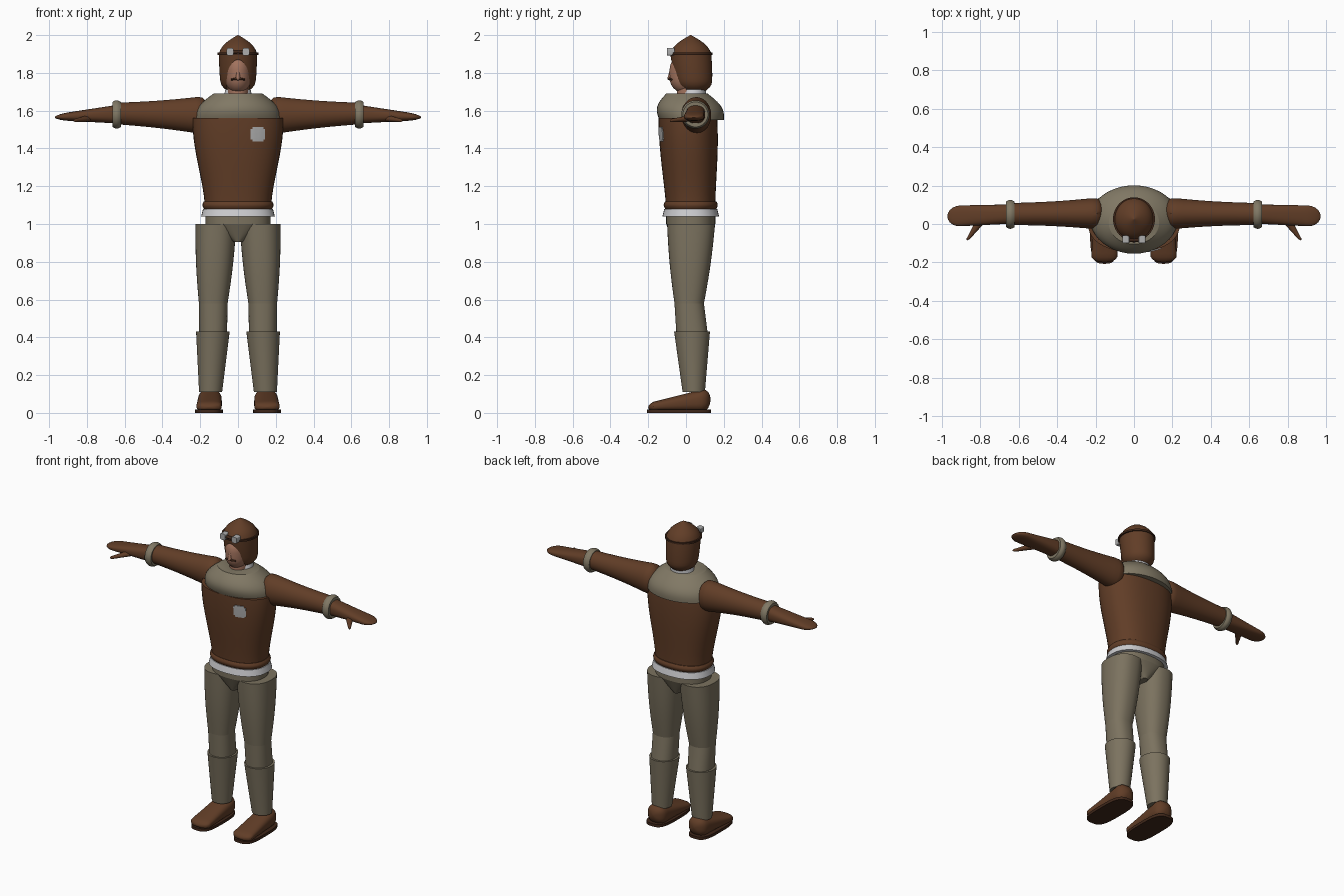
import bpy, bmesh, math

cube = bpy.data.objects.get("Cube")
if cube:
    bpy.data.objects.remove(cube, do_unlink=True)


def material(name, *rgb):
    mat = bpy.data.materials.new(name)
    mat.diffuse_color = (*rgb, 1)
    mat.use_nodes = True
    mat.node_tree.nodes["Principled BSDF"].inputs["Base Color"].default_value = (*rgb, 1)
    return mat


LEATHER = material("brown leather", .12, .047, .02)
DARK = material("dark brown", .05, .02, .01)
OLIVE = material("olive cloth", .2, .17, .115)
FLEECE = material("olive fleece", .22, .19, .13)
WHITE = material("off white", .6, .6, .62)
METAL = material("light grey", .42, .42, .42)
SKIN = material("skin", .36, .17, .11)
parts = []


def finish(bm, name, mat):
    bmesh.ops.recalc_face_normals(bm, faces=bm.faces)
    mesh = bpy.data.meshes.new(name)
    bm.to_mesh(mesh)
    bm.free()
    mesh.materials.append(mat)
    part = bpy.data.objects.new(name, mesh)
    bpy.context.collection.objects.link(part)
    parts.append(part)
    return part


def mix(start, end, t):
    return start + (end - start) * t


def cap(distance, length):
    """Radius factor that rounds off an end over the given length."""
    if distance >= length:
        return 1
    return max(.05, math.sqrt(1 - (1 - distance / length) ** 2))


def power_point(angle, power):
    return [math.copysign(abs(v) ** (2 / power), v) for v in (math.cos(angle), math.sin(angle))]


def limb(name, mat, start, end, size, end_size=None, axis="z", swell=0, ease=False,
         round_start=0, round_end=0, power=2, side=1, segments=40, steps=16):
    """Tapered body from start to end; sizes are half extents across the axis."""
    end_size = end_size or size
    along = "xyz".index(axis)
    across = [i for i in range(3) if i != along]
    bm = bmesh.new()
    loops = []
    for step in range(steps + 1):
        t = (1 - math.cos(math.pi * step / steps)) / 2
        blend = t * t * (3 - 2 * t) if ease else t
        factor = cap(t, round_start) * cap(1 - t, round_end)
        radii = [(mix(a, b, blend) + swell * math.sin(math.pi * t)) * factor
                 for a, b in zip(size, end_size)]
        loop = []
        for k in range(segments):
            point = [mix(a, b, t) for a, b in zip(start, end)]
            for i, radius, unit in zip(across, radii, power_point(math.tau * k / segments, power)):
                point[i] += radius * unit
            point[0] *= side
            loop.append(bm.verts.new(point))
        loops.append(loop)
    for low, high in zip(loops, loops[1:]):
        for k in range(segments):
            bm.faces.new((low[k - 1], low[k], high[k], high[k - 1]))
    bm.faces.new(loops[0])
    bm.faces.new(loops[-1])
    return finish(bm, name, mat)


def pair(name, *args, **settings):
    for word, side in (("left", 1), ("right", -1)):
        limb(f"{word}_{name}", *args, side=side, **settings)


def apply(part, kind, **settings):
    modifier = part.modifiers.new(kind, kind)
    for key, value in settings.items():
        setattr(modifier, key, value)
    bpy.context.view_layer.objects.active = part
    bpy.ops.object.modifier_apply(modifier=modifier.name)


# Jacket, hem and collar
jacket = limb("jacket", LEATHER, (0, .025, 1.08), (0, .01, 1.56), (.175, .13), (.24, .155),
              ease=True, swell=.005, power=2.3)
limb("jacket_waistband", LEATHER, (0, .025, 1.08), (0, .025, 1.12), (.18, .135), swell=.008, power=2.3)
limb("shirt_hem", WHITE, (0, .025, 1.04), (0, .025, 1.08), (.195, .15), (.185, .14), power=2.3)
limb("fleece_collar", FLEECE, (0, .03, 1.55), (0, .005, 1.69), (.23, .17), (.13, .11), swell=.03)
limb("neck_scarf", WHITE, (0, .03, 1.65), (0, .045, 1.72), (.08, .075), (.065, .06))

# Chest patch: notched square wrapped on the jacket
bm = bmesh.new()
bmesh.ops.create_grid(bm, x_segments=8, y_segments=8, size=.038)
corners = [v for v in bm.verts if min(abs(v.co.x), abs(v.co.y)) > .03]
bmesh.ops.delete(bm, geom=corners, context="VERTS")
for vert in bm.verts:
    vert.co = (vert.co.x + .105, -.25, vert.co.y + 1.475)
patch = finish(bm, "chest_patch", METAL)
apply(patch, "SHRINKWRAP", target=jacket, wrap_method="PROJECT", use_project_y=True,
      use_positive_direction=True, use_negative_direction=True)
for vert in patch.data.vertices:
    vert.co.y -= .003
apply(patch, "SOLIDIFY", thickness=.006, offset=0)

# Head
limb("neck", SKIN, (0, .01, 1.6), (0, .02, 1.75), (.055, .065))
limb("face", SKIN, (0, 0, 1.69), (0, 0, 1.9), (.068, .087), round_start=.4, round_end=.4)
limb("nose", SKIN, (0, -.085, 1.76), (0, -.075, 1.83), (.014, .016), (.006, .008), round_start=.2)
pair("moustache", DARK, (0, -.085, 1.77), (.036, -.075, 1.765), (.013, .009), (.008, .004), axis="x")

# Helmet with the face opening cut out
helmet = limb("flying_helmet", LEATHER, (0, .045, 1.69), (0, .025, 1.905), (.085, .09), (.1, .108),
              swell=.005, round_start=.3)
cutter = limb("face_opening", LEATHER, (0, -.3, 1.74), (0, 0, 1.74), (.061, .13), axis="y", steps=1)
cutter.hide_render = True
apply(helmet, "BOOLEAN", object=cutter, operation="DIFFERENCE", solver="EXACT")
parts.remove(cutter)
bpy.data.objects.remove(cutter, do_unlink=True)
limb("helmet_crown", LEATHER, (0, .025, 1.905), (0, .025, 2), (.1, .108), (.002, .002), swell=.02)
limb("goggle_strap", DARK, (0, .025, 1.895), (0, .025, 1.907), (.109, .114), steps=1)
limb("goggle_bridge", DARK, (-.03, -.08, 1.91), (.03, -.08, 1.91), (.013, .008), axis="x")
pair("goggle", METAL, (.042, -.1, 1.912), (.042, -.06, 1.912), (.018, .02), axis="y", power=5, steps=1)

# Arms
pair("sleeve", LEATHER, (.15, .055, 1.575), (.64, .052, 1.585), (.086, .105), (.057, .057),
     axis="x", swell=-.006, round_start=.12)
pair("cuff", FLEECE, (.62, .05, 1.58), (.665, .05, 1.58), (.066, .066), axis="x", swell=.009)
pair("glove", LEATHER, (.63, .052, 1.582), (.97, .04, 1.565), (.05, .05), (.055, .015),
     axis="x", round_end=.2, power=2.5)
pair("thumb", LEATHER, (.785, .03, 1.56), (.867, -.085, 1.547), (.03, .018), (.008, .008),
     axis="y", round_end=.1)

# Hips and legs
limb("trouser_waist", OLIVE, (0, .025, 1), (0, .025, 1.05), (.173, .13), power=2.3)
limb("trouser_seat", OLIVE, (0, .025, .905), (0, .025, 1), (.03, .09), (.173, .13), power=2.3)
pair("thigh", OLIVE, (.117, .027, 1), (.131, .017, .58), (.108, .127), (.076, .078), swell=.006, power=2.3)
pair("knee", OLIVE, (.131, .017, .58), (.132, .032, .42), (.076, .078), (.074, .083), power=2.3)
pair("gaiter", OLIVE, (.145, .041, .11), (.133, .032, .432), (.061, .059), (.089, .095))
pair("shoe", LEATHER, (.154, -.2, .03), (.148, .13, .07), (.068, .022), (.062, .065),
     axis="y", round_start=.1, round_end=.15, power=2.6)
pair("sole", DARK, (.154, -.037, 0), (.154, -.037, .018), (.074, .17), power=3.2, steps=1)

# Smooth shading with sharp rims
bpy.ops.object.select_all(action="DESELECT")
for part in parts:
    part.select_set(True)
bpy.context.view_layer.objects.active = parts[0]
bpy.ops.object.shade_smooth_by_angle(angle=math.radians(40))
